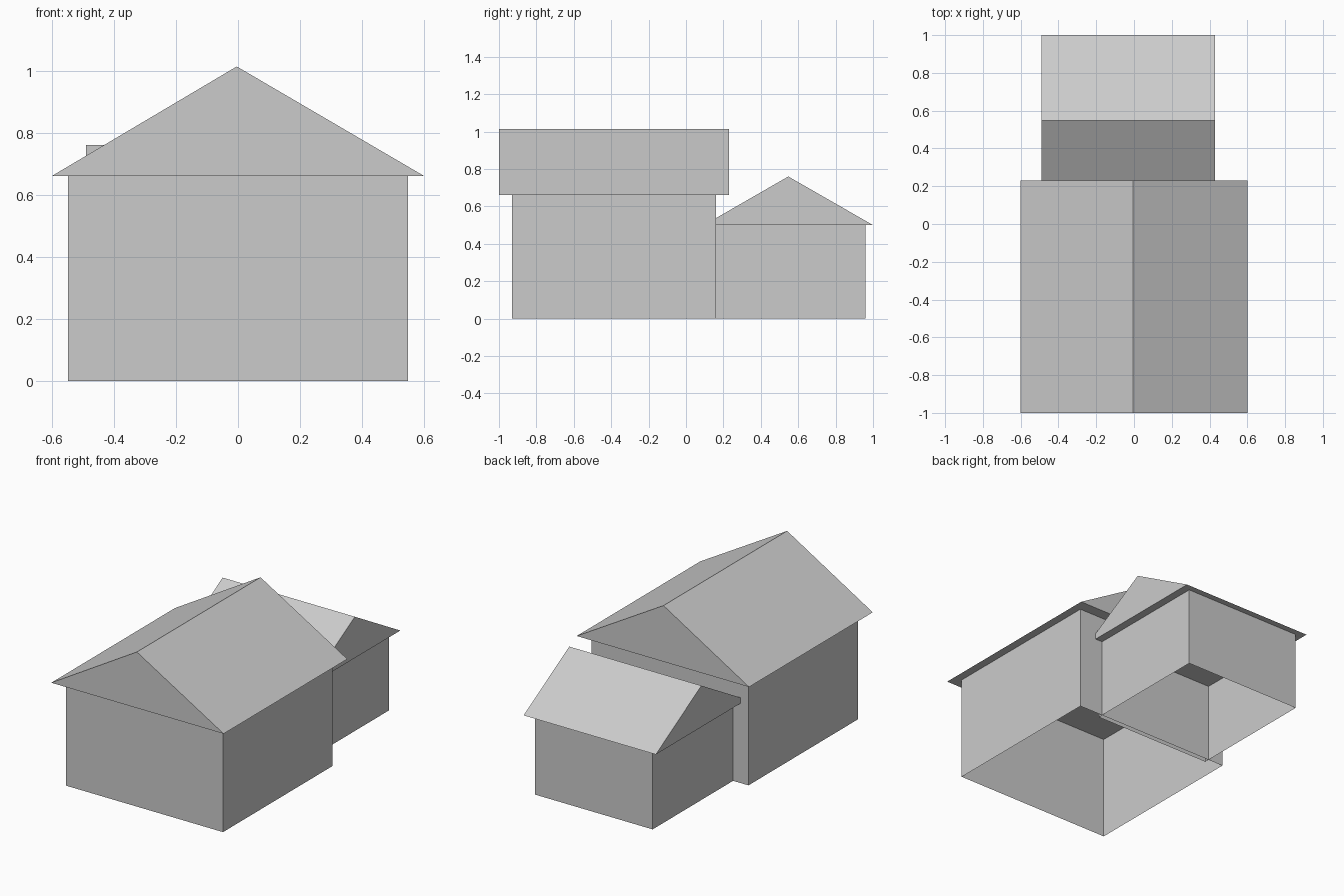
import bpy
import bmesh
from mathutils import Vector

default_cube = bpy.data.objects.get("Cube")
if default_cube:
    bpy.data.objects.remove(default_cube, do_unlink=True)

grey = bpy.data.materials.new("plain_grey")
grey.use_nodes = True
grey.diffuse_color = (0.6, 0.6, 0.6, 1)
grey.node_tree.nodes["Principled BSDF"].inputs["Base Color"].default_value = (0.6, 0.6, 0.6, 1)


def finish(name, bm):
    bmesh.ops.recalc_face_normals(bm, faces=bm.faces)
    mesh = bpy.data.meshes.new(name)
    bm.to_mesh(mesh)
    bm.free()
    mesh.materials.append(grey)
    obj = bpy.data.objects.new(name, mesh)
    bpy.context.collection.objects.link(obj)
    return obj


def prism(name, profile, extrusion, walls_only=False):
    """Extrude a closed profile; walls_only leaves both ends open."""
    bm = bmesh.new()
    base = bm.faces.new([bm.verts.new(p) for p in profile])
    result = bmesh.ops.extrude_face_region(bm, geom=[base], use_keep_orig=True)
    moved = [g for g in result["geom"] if isinstance(g, bmesh.types.BMVert)]
    bmesh.ops.translate(bm, vec=Vector(extrusion), verts=moved)
    if walls_only:
        ends = [f for f in bm.faces if abs(f.calc_center_median().z - extrusion[2] / 2) > 0.01]
        bmesh.ops.delete(bm, geom=ends, context="FACES_ONLY")
    return finish(name, bm)


def walls(name, x0, x1, y0, y1, height):
    corners = [(x0, y0, 0), (x1, y0, 0), (x1, y1, 0), (x0, y1, 0)]
    return prism(name, corners, (0, 0, height), walls_only=True)


# Main house: open-bottomed walls under a gable roof running front to back
walls("main_walls", -0.547, 0.547, -0.93, 0.16, 0.66)
prism("main_roof", [(-0.6, -1, 0.66), (0.6, -1, 0.66), (-0.004, -1, 1.013)], (0, 1.23, 0))

# Rear extension: lower walls under a gable roof running side to side
walls("extension_walls", -0.44, 0.38, 0.13, 0.96, 0.5)
prism("extension_roof", [(-0.49, 0.095, 0.5), (-0.49, 1, 0.5), (-0.49, 0.547, 0.76)], (0.92, 0, 0))
